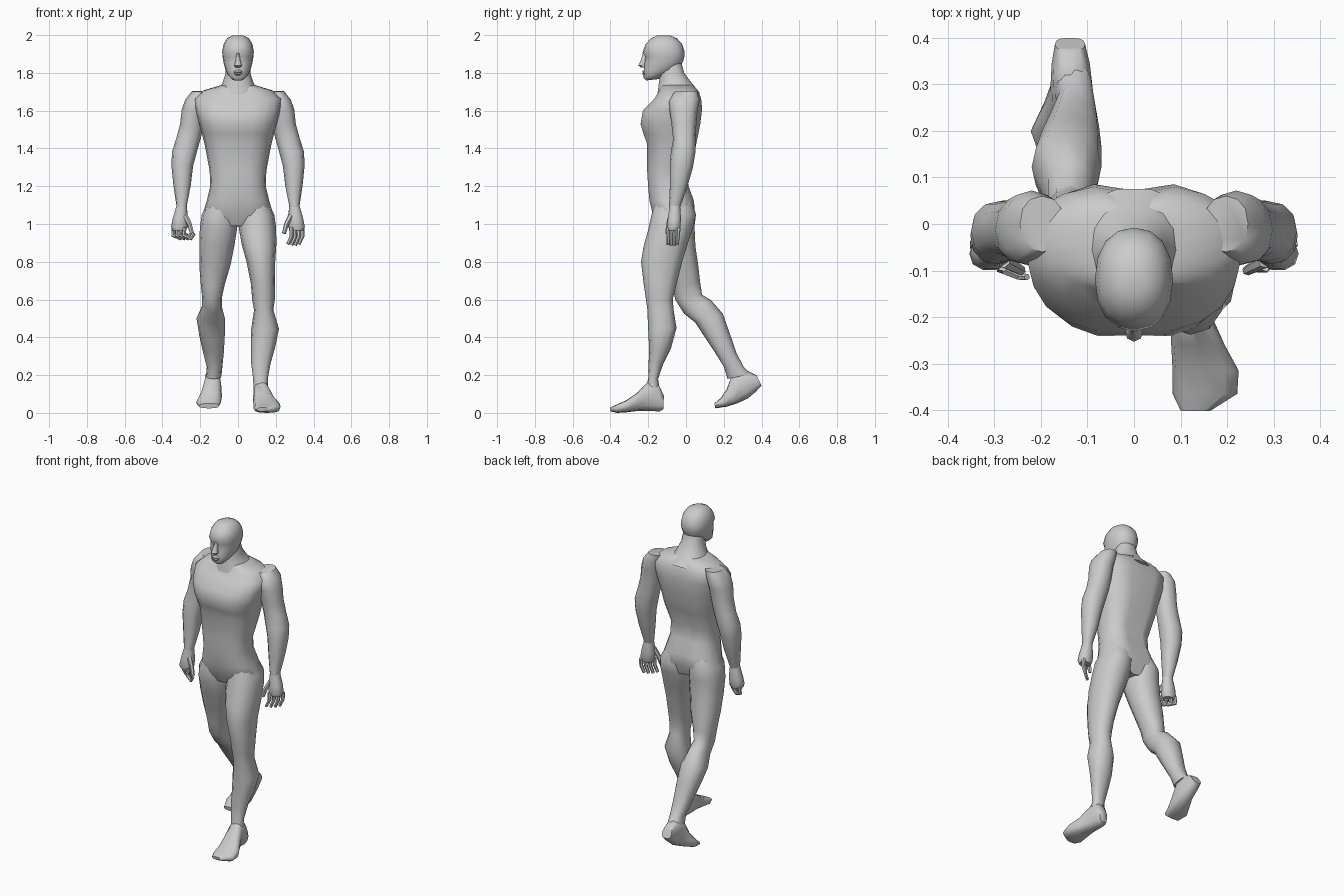
import bpy, bmesh, math
from mathutils import Vector


def finish(bm, name):
    bmesh.ops.recalc_face_normals(bm, faces=bm.faces)
    me = bpy.data.meshes.new(name)
    bm.to_mesh(me)
    bm.free()
    ob = bpy.data.objects.new(name, me)
    bpy.context.collection.objects.link(ob)
    bpy.ops.object.select_all(action='DESELECT')
    ob.select_set(True)
    bpy.context.view_layer.objects.active = ob
    bpy.ops.object.shade_smooth_by_angle(angle=math.radians(50))
    return ob


def loft(name, rings, n=12, p=0.88, groove=0.0, side=1):
    """Skin rings given as (x0, x1, front y, front z, back y, back z)."""
    def sp(v):
        return math.copysign(abs(v) ** p, v) if abs(v) > 1e-6 else 0.0
    bm = bmesh.new()
    loops = []
    for x0, x1, yf, zf, yb, zb in rings:
        loop = []
        for i in range(n):
            a = 2 * math.pi * i / n
            c, s = sp(math.cos(a)), sp(math.sin(a))
            x = (x0 + x1) / 2 + (x1 - x0) / 2 * c
            y = (yf + yb) / 2 + (yb - yf) / 2 * s
            z = (zf + zb) / 2 + (zb - zf) / 2 * s
            if groove and abs(c) < 0.01:      # centre line of chest and spine
                y -= groove * (1.0 if s > 0 else -0.35)
            loop.append(bm.verts.new((side * x, y, z)))
        loops.append(loop)
    for a, b in zip(loops, loops[1:]):
        for i in range(n):
            j = (i + 1) % n
            bm.faces.new((a[i], a[j], b[j], b[i]))
    bm.faces.new(loops[0])
    bm.faces.new(loops[-1])
    return finish(bm, name)


def sym(rows):
    """Centred rings from (half width, front y, front z, back y, back z)."""
    return [(-r[0], *r) for r in rows]


def finger(name, pts, r, side):
    """Tapered six-sided tube through a few points."""
    bm = bmesh.new()
    pts = [Vector((side * x, y, z)) for x, y, z in pts]
    loops = []
    for k, q in enumerate(pts):
        d = (pts[min(k + 1, len(pts) - 1)] - pts[max(k - 1, 0)]).normalized()
        u = d.cross(Vector((0.3, 1, 0.1))).normalized()
        v = d.cross(u)
        rad = r * (1 - 0.14 * k)
        loops.append([bm.verts.new(q + rad * (u * math.cos(i * math.pi / 3) + v * math.sin(i * math.pi / 3)))
                      for i in range(6)])
    for a, b in zip(loops, loops[1:]):
        for i in range(6):
            j = (i + 1) % 6
            bm.faces.new((a[i], a[j], b[j], b[i]))
    bm.faces.new(loops[0])
    bm.faces.new(loops[-1])
    return finish(bm, name)


# Torso from shoulder line to crotch
loft("torso", sym([
    (.09, -.135, 1.735, .04, 1.735), (.185, -.145, 1.705, .068, 1.708),
    (.235, -.175, 1.66, .085, 1.665), (.225, -.235, 1.60, .092, 1.61),
    (.205, -.247, 1.53, .082, 1.53), (.19, -.232, 1.48, .07, 1.47),
    (.175, -.213, 1.43, .055, 1.40), (.15, -.21, 1.28, .007, 1.28),
    (.147, -.205, 1.20, .018, 1.20), (.166, -.198, 1.12, .048, 1.12),
    (.186, -.18, 1.05, .05, 1.06), (.12, -.15, .99, .02, .985)]),
    n=20, p=0.82, groove=0.02)

# Neck and head
loft("neck", sym([(.06, -.135, 1.84, -.022, 1.85), (.068, -.14, 1.78, -.008, 1.80),
                  (.084, -.147, 1.735, .03, 1.75), (.13, -.155, 1.68, .078, 1.69)]), n=14)
loft("head", sym([
    (.03, -.21, 1.76, -.14, 1.768), (.052, -.225, 1.775, -.10, 1.80),
    (.066, -.224, 1.81, -.04, 1.82), (.077, -.222, 1.85, -.015, 1.86),
    (.082, -.216, 1.885, -.008, 1.89), (.084, -.23, 1.908, -.008, 1.915),
    (.077, -.215, 1.95, -.02, 1.952), (.058, -.187, 1.983, -.048, 1.983),
    (.028, -.15, 1.999, -.085, 1.999)]), n=16, p=0.9)
loft("nose", sym([(.009, -.228, 1.905, -.20, 1.905), (.012, -.238, 1.87, -.20, 1.87),
                  (.02, -.253, 1.84, -.20, 1.84), (.014, -.238, 1.828, -.20, 1.83)]), n=8)
loft("lips", sym([(.012, -.225, 1.815, -.20, 1.815), (.026, -.233, 1.806, -.20, 1.806),
                  (.026, -.228, 1.80, -.20, 1.80), (.022, -.232, 1.794, -.20, 1.794),
                  (.012, -.225, 1.786, -.20, 1.786)]), n=8)

# Arms and hands, mirrored; one hand is curled, the other hangs open
arm = [
    (.15, .245, -.06, 1.70, .06, 1.705), (.16, .28, -.09, 1.655, .072, 1.66),
    (.17, .298, -.087, 1.605, .062, 1.605), (.182, .306, -.077, 1.53, .055, 1.53),
    (.198, .328, -.068, 1.45, .05, 1.45), (.218, .35, -.08, 1.38, .05, 1.38),
    (.238, .352, -.086, 1.31, .037, 1.30), (.25, .342, -.085, 1.21, .008, 1.20),
    (.272, .325, -.09, 1.09, -.03, 1.09)]
palm = [(.272, .325, -.088, 1.10, -.03, 1.10), (.264, .345, -.098, 1.03, -.025, 1.03),
        (.266, .354, -.10, .985, -.028, .985), (.275, .345, -.095, .965, -.035, .965)]
for side, tag in ((1, "left"), (-1, "right")):
    loft(tag + "_arm", arm, n=12, side=side)
    loft(tag + "_palm", palm, n=10, side=side)
    for k in range(4):
        t = k / 3
        x, y = .282 + .058 * t, -.09 + .05 * t
        if side > 0:
            pts = [(x, y, .98), (x + .002, y - .004, .935), (x - .018, y - .006, .885 + .015 * abs(t - .5))]
        else:
            pts = [(x, y, .98), (x + .004, y - .006, .94), (x - .035, y - .022, .922), (x - .052, y - .024, .95)]
        finger(f"{tag}_finger_{k + 1}", pts, .0125, side)
    finger(tag + "_thumb", [(.28, -.08, 1.045), (.257, -.092, 1.0), (.243, -.10, .95)], .015, side)

# Forward leg and its flat foot
loft("front_leg", [
    (.02, .15, -.16, 1.14, .03, 1.12), (.01, .192, -.182, 1.05, .053, 1.05),
    (.004, .202, -.2, .97, .04, .99), (.02, .203, -.225, .88, .01, .90),
    (.045, .197, -.238, .80, -.02, .80), (.068, .195, -.225, .69, -.05, .68),
    (.075, .195, -.212, .60, -.07, .60), (.085, .187, -.205, .55, -.065, .54),
    (.07, .217, -.2, .44, -.05, .45), (.068, .195, -.195, .34, -.08, .34),
    (.07, .172, -.198, .26, -.12, .26), (.08, .158, -.2, .18, -.148, .18),
    (.083, .16, -.22, .11, -.135, .10)])
loft("front_foot", [
    (.10, .155, -.117, .09, -.12, .02), (.085, .165, -.145, .15, -.14, .008),
    (.08, .168, -.20, .165, -.20, .01), (.08, .195, -.26, .105, -.26, .01),
    (.083, .225, -.315, .068, -.315, .003), (.083, .222, -.365, .045, -.365, .0),
    (.10, .165, -.402, .028, -.40, .008)], p=0.75)

# Trailing leg with bent knee and lifted heel
loft("rear_leg", [
    (-.15, -.02, -.16, 1.14, .03, 1.12), (-.192, -.01, -.178, 1.05, .053, 1.05),
    (-.202, -.004, -.168, .97, .045, .99), (-.205, -.02, -.14, .88, .05, .88),
    (-.205, -.04, -.105, .78, .065, .78), (-.197, -.07, -.07, .67, .075, .69),
    (-.19, -.085, -.057, .60, .085, .625), (-.19, -.085, -.01, .525, .132, .597),
    (-.22, -.07, .05, .477, .195, .525), (-.205, -.07, .10, .40, .232, .42),
    (-.185, -.075, .15, .325, .268, .315), (-.165, -.083, .20, .245, .308, .24),
    (-.17, -.088, .22, .18, .345, .205)])
loft("rear_foot", [
    (-.17, -.105, .373, .20, .40, .145), (-.177, -.095, .32, .225, .37, .112),
    (-.18, -.088, .245, .205, .325, .075), (-.20, -.085, .215, .125, .27, .05),
    (-.222, -.09, .185, .08, .215, .033), (-.205, -.10, .15, .05, .155, .024)], p=0.75)
